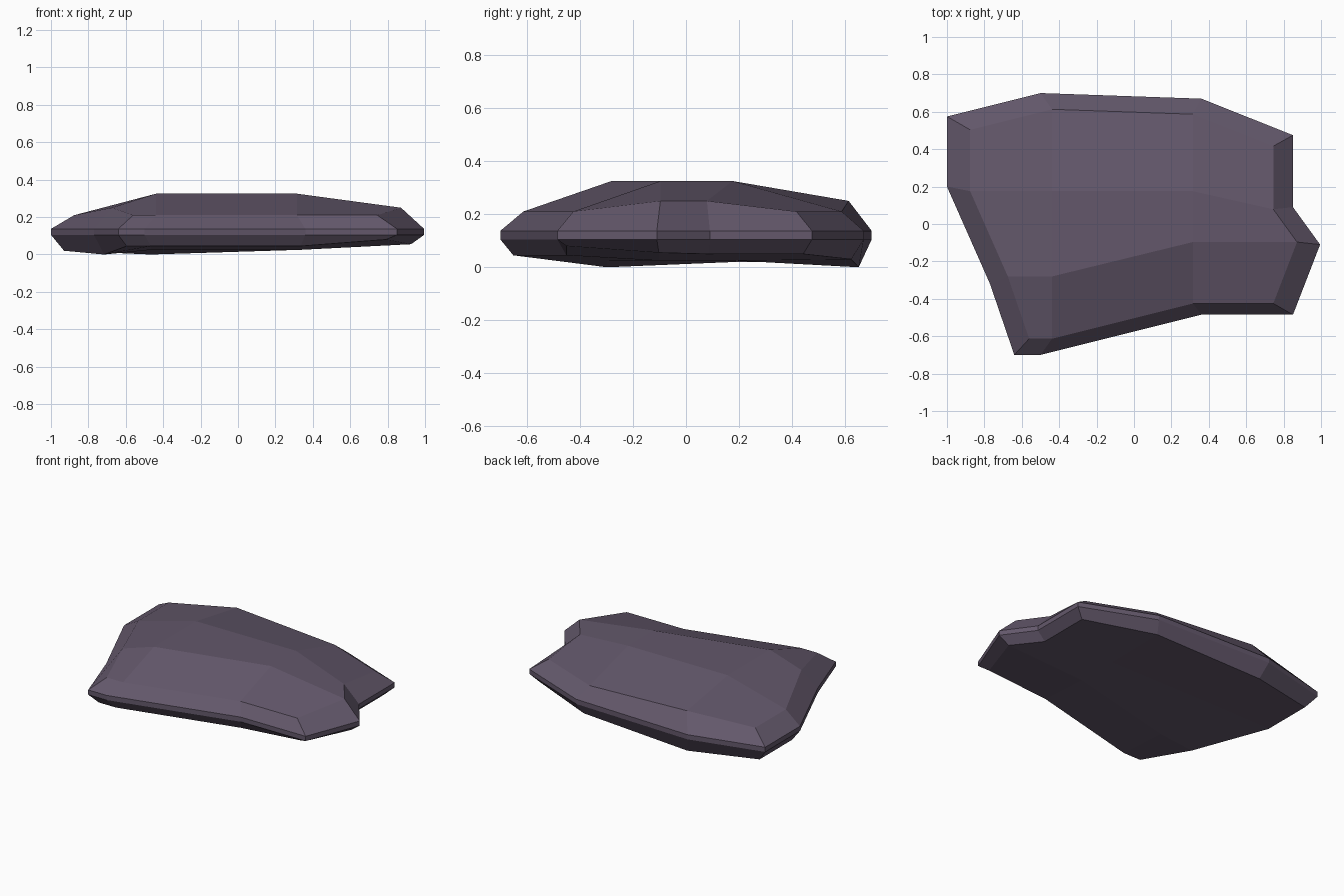
import bpy, bmesh

if "Cube" in bpy.data.objects:
    bpy.data.objects.remove(bpy.data.objects["Cube"])

# Outline, clockwise from the back left: x, y, height of top rim, height of bottom rim
OUTLINE = [
    (-1.00, 0.575, 0.21, 0.02), (-0.50, 0.70, 0.25, 0.0), (0.36, 0.67, 0.21, 0.03),
    (0.85, 0.475, 0.21, 0.05), (0.85, 0.09, 0.25, 0.05), (0.995, -0.11, 0.25, 0.055),
    (0.85, -0.485, 0.21, 0.08), (0.36, -0.485, 0.21, 0.045), (-0.50, -0.70, 0.21, 0.045),
    (-0.64, -0.70, 0.21, 0.045), (-0.77, -0.32, 0.25, 0.0), (-1.00, 0.20, 0.21, 0.02)]
# Inner points of the caps (back left, back right, front right, front left)
INNER = [(-0.50, 0.20), (0.36, 0.20), (0.36, -0.11), (-0.50, -0.32)]
# 4 x 4 patch: 0-11 are rim points, 12-15 are inner points
PATCH = [[0, 1, 2, 3], [11, 12, 13, 4], [10, 15, 14, 5], [9, 8, 7, 6]]

bm = bmesh.new()


def ring(scale, heights):
    return [bm.verts.new((p[0] * scale, p[1] * scale, z)) for p, z in zip(OUTLINE, heights)]


def cap(rim, scale, z):
    pts = rim + [bm.verts.new((x * scale, y * scale, z)) for x, y in INNER]
    for r in range(3):
        for c in range(3):
            quad = (PATCH[r][c], PATCH[r][c + 1], PATCH[r + 1][c + 1], PATCH[r + 1][c])
            bm.faces.new([pts[i] for i in quad])


# Stacked rings: bottom rim, thin vertical edge band, top rim
rings = [ring(0.93, [p[3] for p in OUTLINE]), ring(1, [0.105] * 12),
         ring(1, [0.137] * 12), ring(0.876, [p[2] for p in OUTLINE])]
for low, high in zip(rings, rings[1:]):
    for i in range(12):
        j = (i + 1) % 12
        bm.faces.new((low[i], low[j], high[j], high[i]))
cap(rings[0], 0.93, 0.025)
cap(rings[3], 0.876, 0.325)
bmesh.ops.recalc_face_normals(bm, faces=bm.faces)

mesh = bpy.data.meshes.new("rock_slab")
bm.to_mesh(mesh)
bm.free()
stone = bpy.data.materials.new("purple grey stone")
stone.diffuse_color = (0.125, 0.097, 0.146, 1)
stone.use_nodes = True
stone.node_tree.nodes["Principled BSDF"].inputs["Base Color"].default_value = stone.diffuse_color
mesh.materials.append(stone)
bpy.context.collection.objects.link(bpy.data.objects.new("rock_slab", mesh))
